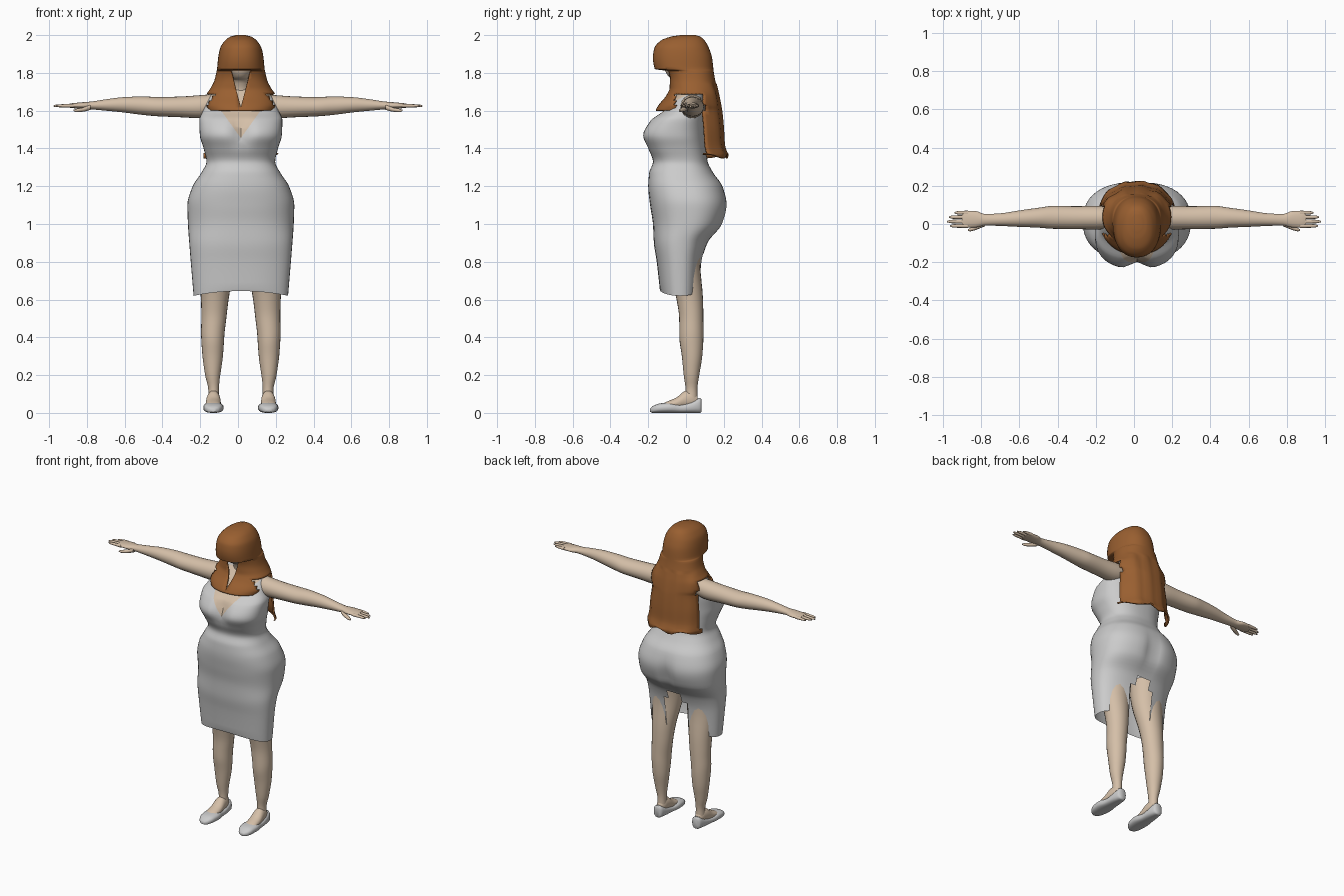
import bpy, bmesh, math
from mathutils import Vector

if "Cube" in bpy.data.objects:
    bpy.data.objects.remove(bpy.data.objects["Cube"])

CX = 0.015  # body centre line


def material(name, rgb):
    m = bpy.data.materials.new(name)
    m.use_nodes = True
    m.diffuse_color = (*rgb, 1)
    m.node_tree.nodes["Principled BSDF"].inputs["Base Color"].default_value = (*rgb, 1)
    return m


SKIN = material("skin", (0.66, 0.52, 0.39))
CLOTH = material("light grey cloth", (0.6, 0.6, 0.6))
HAIR = material("auburn hair", (0.32, 0.115, 0.03))


def refine(rows, sub):
    """Smooth the section list without overshoot."""
    def slope(i, k):
        if i in (0, len(rows) - 1):
            j = min(i, len(rows) - 2)
            return (rows[j + 1][k] - rows[j][k]) / (rows[j + 1][0] - rows[j][0])
        a, b, c = rows[i - 1], rows[i], rows[i + 1]
        d0, d1 = (b[k] - a[k]) / (b[0] - a[0]), (c[k] - b[k]) / (c[0] - b[0])
        return 0 if d0 * d1 <= 0 else 2 * d0 * d1 / (d0 + d1)

    out = []
    for i in range(len(rows) - 1):
        h = rows[i + 1][0] - rows[i][0]
        for j in range(sub):
            s = j / sub
            h1 = s * s * (3 - 2 * s)
            row = [rows[i][0] + h * s]
            for k in range(1, 5):
                row.append(rows[i][k] * (1 - h1) + rows[i + 1][k] * h1
                           + h * (s * (1 - s) ** 2 * slope(i, k) - s * s * (1 - s) * slope(i + 1, k)))
            out.append(row)
    return out + [list(rows[-1])]


def loft(axis, rows, n=32, sub=4, power=2.0, caps=(True, True), side=1, ox=CX):
    """Skin sections (position, centre, half width, low, high) along an axis."""
    bm = bmesh.new()
    rings = []
    for t, uc, uh, v0, v1 in refine(rows, sub):
        ring = []
        for i in range(n):
            a = 2 * math.pi * i / n
            c, s = math.cos(a), math.sin(a)
            u = uc + uh * math.copysign(abs(c) ** (2 / power), c)
            v = (v0 + v1) / 2 + (v1 - v0) / 2 * math.copysign(abs(s) ** (2 / power), s)
            x, y, z = {"z": (u, v, t), "x": (t, u, v), "y": (u, t, v)}[axis]
            ring.append(bm.verts.new((ox + side * x, y, z)))
        rings.append(ring)
    for a, b in zip(rings, rings[1:]):
        for i in range(n):
            bm.faces.new((a[i], a[(i + 1) % n], b[(i + 1) % n], b[i]))
    for ring, wanted in zip((rings[0], rings[-1]), caps):
        if wanted:
            bm.faces.new(ring)
    bmesh.ops.recalc_face_normals(bm, faces=bm.faces)
    return bm


def finish(name, bm, *mats, thickness=0):
    me = bpy.data.meshes.new(name)
    bm.to_mesh(me)
    bm.free()
    ob = bpy.data.objects.new(name, me)
    bpy.context.collection.objects.link(ob)
    for m in mats:
        me.materials.append(m)
    bpy.ops.object.select_all(action="DESELECT")
    ob.select_set(True)
    bpy.context.view_layer.objects.active = ob
    bpy.ops.object.shade_smooth_by_angle(angle=math.radians(50))
    if thickness:
        mod = ob.modifiers.new("thickness", "SOLIDIFY")
        mod.thickness, mod.offset = thickness, -1
    return ob


def front_v(bm, apex, spread, top):
    """Cut a V into the front and return the faces inside it."""
    for s in (-1, 1):
        faces = [f for f in bm.faces if f.calc_center_median().y < 0
                 and apex - 0.03 < f.calc_center_median().z < top]
        geom = set(faces) | {e for f in faces for e in f.edges} | {v for f in faces for v in f.verts}
        bmesh.ops.bisect_plane(bm, geom=list(geom), plane_co=(CX, 0, apex),
                               plane_no=Vector((s, 0, -spread)).normalized())
    inside = []
    for f in bm.faces:
        c = f.calc_center_median()
        if c.y < 0 and c.z < top and abs(c.x - CX) < spread * (c.z - apex):
            inside.append(f)
    return inside


def remove_faces(bm, rule):
    doomed = []
    for f in bm.faces:
        c = f.calc_center_median()
        if rule(abs(c.x - CX), c.y, c.z):
            doomed.append(f)
    bmesh.ops.delete(bm, geom=doomed, context="FACES")


# Dress with bust, seat, rear slit and open neckline
dress = loft("z", [
    (0.62, 0, .25, -.135, .07), (0.8, 0, .265, -.155, .085), (0.9, 0, .273, -.17, .115),
    (1.0, 0, .28, -.175, .195), (1.1, 0, .283, -.19, .22), (1.2, 0, .255, -.2, .195),
    (1.27, 0, .21, -.195, .145), (1.33, 0, .182, -.175, .115), (1.4, 0, .197, -.205, .105),
    (1.47, 0, .217, -.235, .1), (1.55, 0, .22, -.19, .1), (1.6, 0, .2, -.12, .1),
    (1.65, 0, .18, -.08, .1), (1.69, 0, .15, -.045, .095), (1.72, 0, .06, -.02, .07)],
    n=48, sub=5, power=2.4, caps=(False, True))
for v in dress.verts:
    x, y, z = v.co.x - CX, v.co.y, v.co.z
    if y < -.05:
        v.co.y += .045 * math.exp(-(x / .045) ** 2 - ((z - 1.49) / .07) ** 2)
    elif y > .05:
        v.co.y -= .03 * math.exp(-(x / .04) ** 2 - ((z - 1.05) / .1) ** 2)
    if z < .63:
        v.co.z += .025 * (1 - (x / .25) ** 2)
remove_faces(dress, lambda x, y, z: y > 0 and x < .075 and z < .9 - 12 * x * x)
for f in front_v(dress, 1.455, .72, 1.73):
    f.material_index = 1
finish("dress", dress, CLOTH, SKIN)

# Head and neck
finish("head", loft("z", [
    (1.62, 0, .065, -.05, .08), (1.7, 0, .05, -.03, .07), (1.76, 0, .05, -.05, .07),
    (1.775, 0, .055, -.085, .08), (1.81, 0, .075, -.11, .09), (1.87, 0, .09, -.125, .11),
    (1.94, 0, .08, -.11, .1), (1.975, 0, .04, -.05, .06)]), SKIN)

# Long hair: cap, fringe, two front locks and a back sheet
hair = loft("z", [
    (2.0, 0, .025, -.03, .05), (1.992, 0, .055, -.08, .075), (1.97, 0, .085, -.135, .1),
    (1.93, 0, .11, -.168, .122), (1.88, 0, .12, -.175, .138), (1.82, 0, .126, -.165, .145),
    (1.81, 0, .128, -.1, .146), (1.76, 0, .14, -.088, .155), (1.72, 0, .16, -.088, .165),
    (1.68, 0, .185, -.105, .175), (1.63, 0, .195, -.145, .185), (1.6, 0, .185, -.16, .19),
    (1.5, 0, .195, -.16, .2), (1.42, 0, .2, -.16, .205), (1.36, 0, .205, -.16, .225)],
    n=48, power=2.25, caps=(True, False))
bmesh.ops.delete(hair, geom=front_v(hair, 1.62, .27, 1.812), context="FACES")
remove_faces(hair, lambda x, y, z: (z < 1.6 and y < .1)
             or (z < 1.69 and x > .1 and -.06 < y < .1))
for v in hair.verts:
    x = v.co.x - CX
    if v.co.y > .05 and v.co.z < 1.75:  # soft strands down the back
        v.co.y += .004 * math.sin(x * 70)
    if v.co.z < 1.37:
        v.co.z += .012 * math.sin(x * 40)
finish("hair", hair, HAIR, thickness=.01)

for side, label in ((1, "left"), (-1, "right")):
    # Leg
    finish(label + "_leg", loft("z", [
        (.06, .144, .03, -.005, .062), (.12, .144, .028, -.002, .06), (.2, .149, .04, -.012, .07),
        (.3, .149, .054, -.022, .086), (.4, .149, .061, -.035, .092), (.5, .143, .066, -.036, .092),
        (.6, .138, .073, -.05, .09), (.8, .13, .1, -.1, .075), (.95, .125, .11, -.12, .09)],
        n=24, side=side), SKIN)
    # Instep and flat shoe
    finish(label + "_foot", loft("y", [
        (.062, .144, .02, .03, .09), (.03, .144, .032, .02, .12), (0, .145, .036, .02, .118),
        (-.05, .146, .04, .02, .082), (-.1, .147, .04, .02, .06), (-.13, .147, .02, .02, .045)],
        n=20, side=side), SKIN)
    finish(label + "_shoe", loft("y", [
        (.083, .144, .018, .008, .07), (.075, .144, .03, 0, .08), (.03, .144, .039, 0, .062),
        (-.03, .145, .043, 0, .047), (-.09, .145, .054, 0, .055), (-.14, .146, .05, 0, .05),
        (-.175, .147, .034, 0, .036), (-.19, .147, .014, .005, .022)],
        n=24, power=2.6, side=side), CLOTH)
    # Arm with palm
    finish(label + "_arm", loft("x", [
        (.1, .035, .055, 1.58, 1.69), (.2, .033, .062, 1.56, 1.682), (.3, .033, .06, 1.565, 1.675),
        (.42, .035, .06, 1.57, 1.672), (.5, .033, .052, 1.577, 1.675), (.6, .028, .043, 1.59, 1.672),
        (.7, .023, .033, 1.6, 1.66), (.78, .022, .03, 1.607, 1.648), (.83, .025, .043, 1.61, 1.644),
        (.88, .025, .044, 1.614, 1.639), (.9, .025, .04, 1.617, 1.635)],
        n=24, side=side, ox=0), SKIN)
    # Fingers and thumb
    for i, tip in enumerate((.963, .978, .968, .94)):
        y = -.01 + .023 * i
        finish(f"{label}_finger_{i + 1}", loft("x", [
            (.87, y, .011, 1.616, 1.637), (tip - .02, y, .009, 1.618, 1.633),
            (tip, y, .004, 1.621, 1.628)], n=10, sub=3, side=side, ox=0), SKIN)
    finish(label + "_thumb", loft("x", [
        (.78, .002, .014, 1.604, 1.635), (.82, -.014, .014, 1.594, 1.617),
        (.855, -.028, .01, 1.592, 1.61), (.87, -.033, .004, 1.597, 1.605)],
        n=10, sub=3, side=side, ox=0), SKIN)
